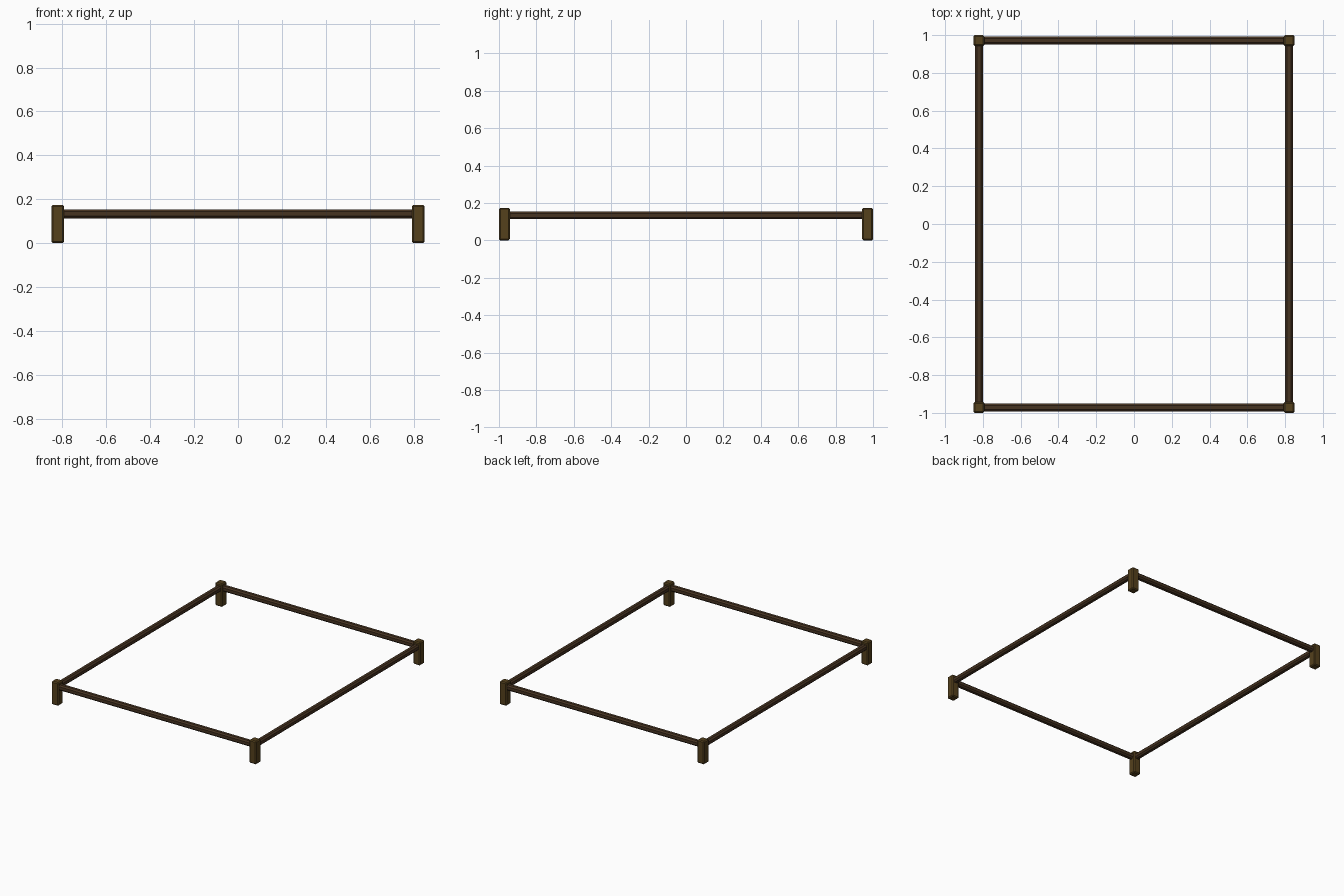
import bpy
import bmesh

if "Cube" in bpy.data.objects:
    bpy.data.objects.remove(bpy.data.objects["Cube"])


def material(name, rgb):
    m = bpy.data.materials.new(name)
    m.diffuse_color = (*rgb, 1)
    m.use_nodes = True
    m.node_tree.nodes["Principled BSDF"].inputs["Base Color"].default_value = m.diffuse_color
    return m


POST = material("post wood", (0.09, 0.052, 0.012))
RAIL = material("rail wood", (0.062, 0.033, 0.015))


def chamfered_box(name, centre, size, chamfer, mat):
    bm = bmesh.new()
    bmesh.ops.create_cube(bm, size=1)
    bmesh.ops.scale(bm, vec=size, verts=bm.verts)
    bmesh.ops.bevel(bm, geom=bm.edges[:], offset=chamfer, segments=1,
                    affect='EDGES', profile=0.5)
    me = bpy.data.meshes.new(name)
    bm.to_mesh(me)
    bm.free()
    me.materials.append(mat)
    ob = bpy.data.objects.new(name, me)
    ob.location = centre
    bpy.context.collection.objects.link(ob)
    return ob


X, Y = 0.821, 0.971          # post centres
W, H = 0.058, 0.174          # post width and height
RAIL_Z, RAIL_W = 0.134, 0.041

# Corner posts
for sx, side in ((-1, "left"), (1, "right")):
    for sy, end in ((-1, "front"), (1, "back")):
        chamfered_box(f"{end}_{side}_post", (sx * X, sy * Y, H / 2),
                      (W, W, H), 0.007, POST)

# Rails, ending just inside the posts
for sy, end in ((-1, "front"), (1, "back")):
    chamfered_box(f"{end}_rail", (0, sy * Y, RAIL_Z),
                  (2 * X - W + 0.03, RAIL_W, RAIL_W), 0.01, RAIL)
for sx, side in ((-1, "left"), (1, "right")):
    chamfered_box(f"{side}_rail", (sx * X, 0, RAIL_Z),
                  (RAIL_W, 2 * Y - W + 0.03, RAIL_W), 0.01, RAIL)
